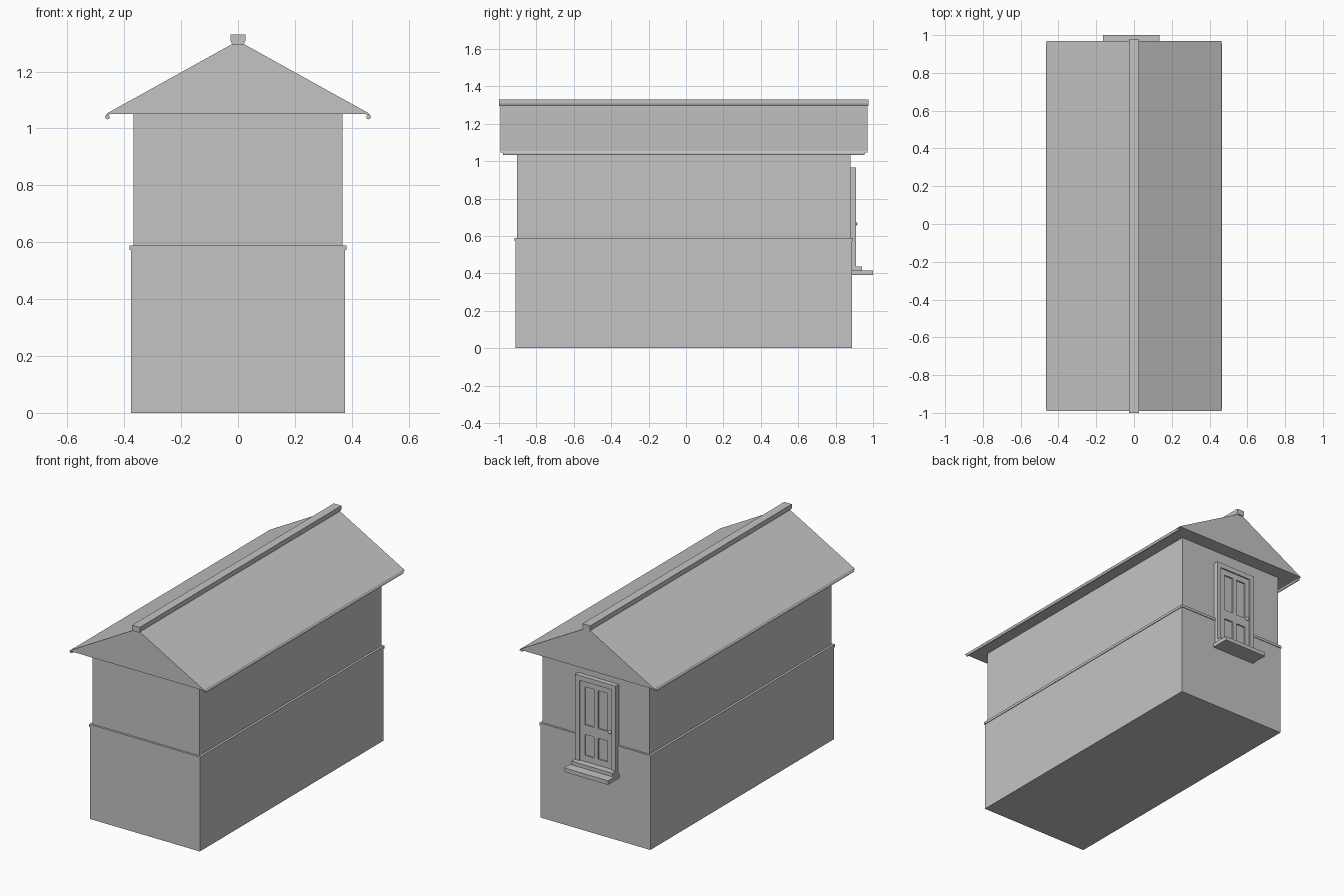
import bpy, bmesh
from mathutils import Matrix

if "Cube" in bpy.data.objects:
    bpy.data.objects.remove(bpy.data.objects["Cube"], do_unlink=True)

grey = bpy.data.materials.new("plain grey")
grey.use_nodes = True
colour = (0.55, 0.55, 0.55, 1)
grey.diffuse_color = colour
grey.node_tree.nodes["Principled BSDF"].inputs["Base Color"].default_value = colour


def finish(name, bm):
    bmesh.ops.recalc_face_normals(bm, faces=bm.faces)
    mesh = bpy.data.meshes.new(name)
    bm.to_mesh(mesh)
    bm.free()
    mesh.materials.append(grey)
    obj = bpy.data.objects.new(name, mesh)
    bpy.context.collection.objects.link(obj)
    return obj


def boxes(name, *ranges):
    """One object from boxes given as (x0, x1, y0, y1, z0, z1)."""
    bm = bmesh.new()
    for x0, x1, y0, y1, z0, z1 in ranges:
        centre = Matrix.Translation(((x0 + x1) / 2, (y0 + y1) / 2, (z0 + z1) / 2))
        size = Matrix.Diagonal((x1 - x0, y1 - y0, z1 - z0, 1))
        bmesh.ops.create_cube(bm, size=1, matrix=centre @ size)
    return finish(name, bm)


def extrude_profile(name, points, y0, y1):
    """Solid from an x-z outline pushed along y."""
    bm = bmesh.new()
    face = bm.faces.new([bm.verts.new((x, y0, z)) for x, z in points])
    new = bmesh.ops.extrude_face_region(bm, geom=[face])["geom"]
    verts = [v for v in new if isinstance(v, bmesh.types.BMVert)]
    bmesh.ops.translate(bm, verts=verts, vec=(0, y1 - y0, 0))
    return finish(name, bm)


# Storeys and the moulding between them
boxes("lower_storey", (-0.377, 0.377, -0.912, 0.888, 0, 0.58))
boxes("storey_moulding", (-0.381, 0.381, -0.916, 0.892, 0.572, 0.588))
boxes("upper_storey", (-0.367, 0.367, -0.903, 0.88, 0.58, 1.052))

# Roof, ridge cap and eaves gutters
extrude_profile("roof", [(-0.45, 1.05), (-0.464, 1.045), (-0.46, 1.053), (0, 1.308),
                         (0.46, 1.053), (0.464, 1.045), (0.45, 1.05)], -0.991, 0.97)
extrude_profile("ridge_cap", [(-0.02, 1.295), (0.02, 1.295), (0.026, 1.308), (0.026, 1.33),
                              (-0.026, 1.33), (-0.026, 1.308)], -1.0, 0.976)
for side, label in ((-1, "right"), (1, "left")):
    bm = bmesh.new()
    place = Matrix.Translation((side * 0.459, -0.012, 1.04)) @ Matrix.Rotation(1.5708, 4, "X")
    bmesh.ops.create_cone(bm, cap_ends=True, segments=12, radius1=0.008, radius2=0.008,
                          depth=1.935, matrix=place)
    finish(label + "_gutter", bm)

# Door surround and steps on the back wall
cx, half, border = -0.015, 0.14, 0.03
left, right = cx - half, cx + half
inner_l, inner_r = left + border, right - border
boxes("door_frame",
      (left, inner_l, 0.87, 0.91, 0.415, 0.965),
      (inner_r, right, 0.87, 0.91, 0.415, 0.965),
      (inner_l, inner_r, 0.87, 0.91, 0.935, 0.965))
boxes("door_step", (cx - 0.15, cx + 0.15, 0.87, 1.0, 0.39, 0.415))
boxes("door_threshold", (left, right, 0.87, 0.942, 0.415, 0.437))

# Door leaf: back plate with raised stiles and rails leaving four panels
stile = 0.032
leaf = [(inner_l, inner_r, 0.87, 0.893, 0.42, 0.935)]
for x0, x1 in ((inner_l, inner_l + stile), (cx - 0.014, cx + 0.014), (inner_r - stile, inner_r)):
    leaf.append((x0, x1, 0.87, 0.902, 0.42, 0.935))
for z0, z1 in ((0.43, 0.475), (0.605, 0.665), (0.9, 0.935)):
    leaf.append((inner_l, inner_r, 0.87, 0.9015, z0, z1))
boxes("door_leaf", *leaf)

# Door knob
bm = bmesh.new()
bmesh.ops.create_uvsphere(bm, u_segments=16, v_segments=10, radius=0.011,
                          matrix=Matrix.Translation((inner_l + 0.015, 0.905, 0.665)))
knob = finish("door_knob", bm)
for poly in knob.data.polygons:
    poly.use_smooth = True
